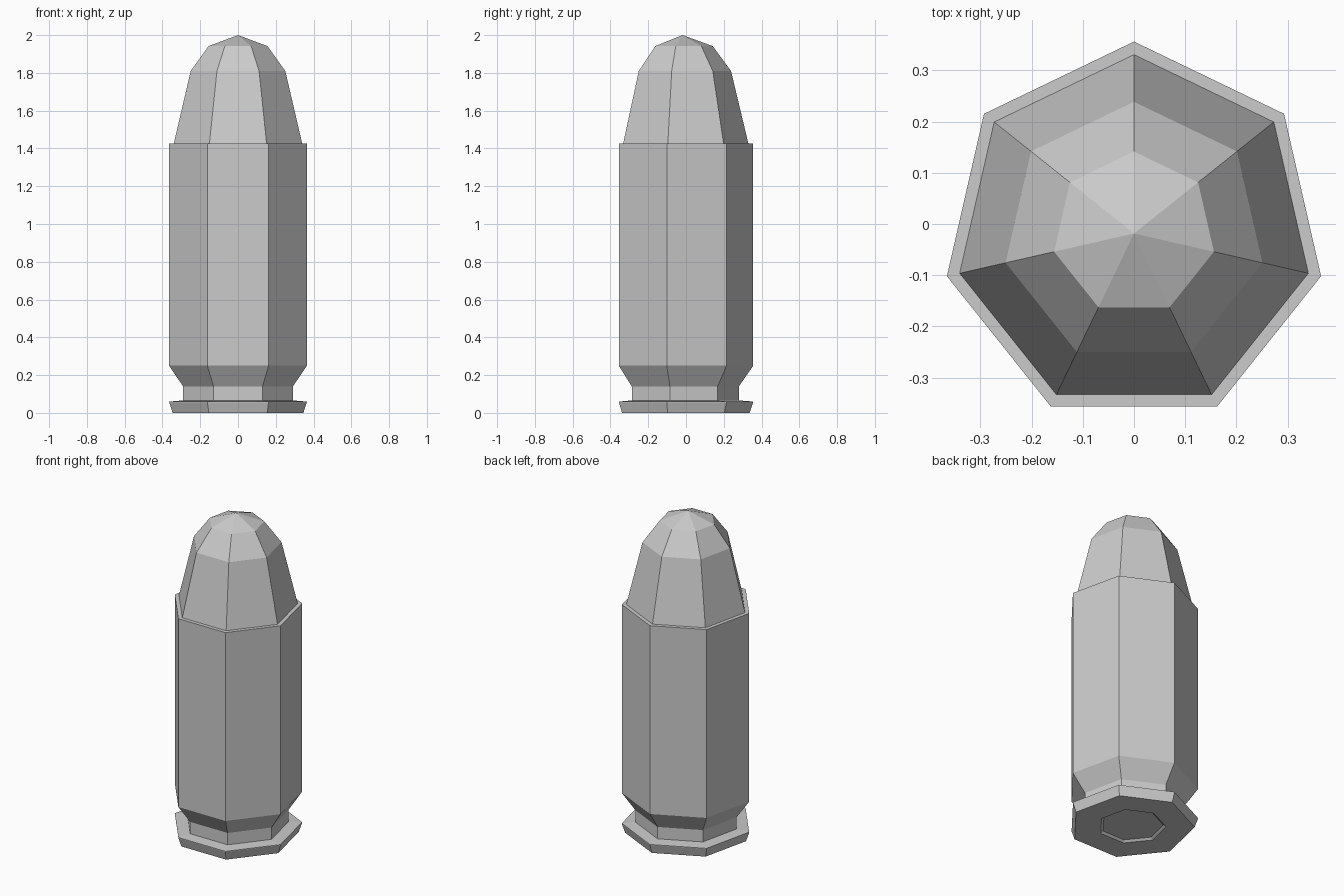
import bpy, bmesh, math

if "Cube" in bpy.data.objects:
    bpy.data.objects.remove(bpy.data.objects["Cube"])

SIDES = 7
CY = -0.0185  # axis offset so the heptagon's bounds are centred


def lathe(name, profile):
    """Revolve (radius, z) points into a seven-sided flat-faced part."""
    bm = bmesh.new()
    rings = []
    for r, z in profile:
        if r == 0:
            rings.append([bm.verts.new((0, CY, z))] * SIDES)
        else:
            angles = [math.pi / 2 + k * 2 * math.pi / SIDES for k in range(SIDES)]
            rings.append([bm.verts.new((r * math.cos(a), CY + r * math.sin(a), z)) for a in angles])
    for lo, hi in zip(rings, rings[1:]):
        for k in range(SIDES):
            n = (k + 1) % SIDES
            corners = list(dict.fromkeys([lo[k], lo[n], hi[n], hi[k]]))
            bm.faces.new(corners)
    bmesh.ops.recalc_face_normals(bm, faces=bm.faces)
    mesh = bpy.data.meshes.new(name)
    bm.to_mesh(mesh)
    bm.free()
    obj = bpy.data.objects.new(name, mesh)
    bpy.context.collection.objects.link(obj)
    return obj


# Lower body: recessed base cap, rim, extractor groove, straight wall, flat mouth
# and domed tip, joined as one closed skin
lathe("cartridge", [
    (0, 0.012), (0.178, 0.012), (0.193, 0),
    (0.355, 0), (0.374, 0.056), (0.374, 0.06), (0.298, 0.066),
    (0.298, 0.14), (0.3745, 0.25), (0.3745, 1.425), (0.349, 1.425),
    (0.257, 1.81), (0.16, 1.942), (0, 2.0),
])
